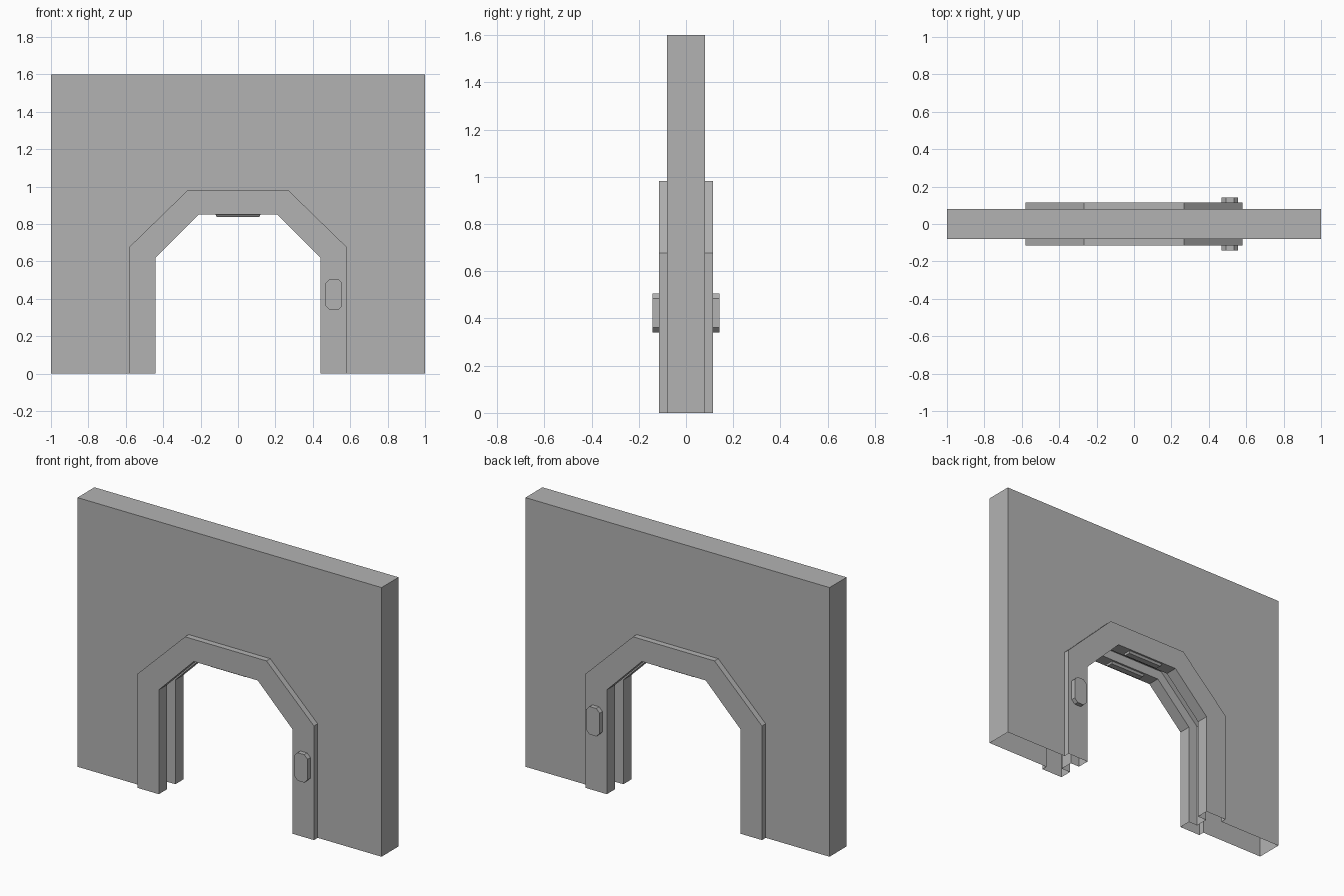
import bpy
import math

old = bpy.data.objects.get("Cube")
if old:
    bpy.data.objects.remove(old, do_unlink=True)

grey = bpy.data.materials.new("plain_grey")
grey.use_nodes = True
COLOR = (0.45, 0.45, 0.45, 1)
grey.diffuse_color = COLOR
grey.node_tree.nodes["Principled BSDF"].inputs["Base Color"].default_value = COLOR

WALL = 0.08     # half thickness of the wall
FRAME = 0.115   # half depth of the door frame
WIDTH = 0.14    # width of the door frame
GROOVE = 0.04   # half width of the door track
MITRE = math.tan(math.radians(22.5))


def make(name, verts, faces):
    mesh = bpy.data.meshes.new(name)
    mesh.from_pydata(verts, [], faces)
    mesh.materials.append(grey)
    obj = bpy.data.objects.new(name, mesh)
    bpy.context.collection.objects.link(obj)
    return obj


def arch(d):
    """Opening outline pushed outwards by d, from the -x foot to the +x foot."""
    half = [(0.44 + d, 0), (0.44 + d, 0.62 + d * MITRE), (0.21 + d * MITRE, 0.85 + d * 0.94)]
    return [(-x, z) for x, z in half] + half[::-1]


def loft(name, rings, caps=False):
    """Skin quads between closed rings of equal length."""
    n = len(rings[0])
    verts = [v for ring in rings for v in ring]
    faces = []
    for r in range(len(rings) - 1):
        for j in range(n):
            k = (j + 1) % n
            faces.append((r * n + j, r * n + k, (r + 1) * n + k, (r + 1) * n + j))
    if caps:
        faces.append(tuple(range(n))[::-1])
        faces.append(tuple(range(len(verts) - n, len(verts))))
    return make(name, verts, faces)


# Wall: hollow slab with an open foot and an arch cut out
outline = [(-1, 0), (-1, 1.6), (1, 1.6), (1, 0)] + arch(WIDTH)[::-1]
n = len(outline)
verts = [(x, y, z) for y in (-WALL, WALL) for x, z in outline]
faces = [tuple(range(n))[::-1], tuple(range(n, 2 * n))]
faces += [(i, i + 1, n + i + 1, n + i) for i in range(3)]
make("wall", verts, faces)

# Door frame: grooved section swept along the arch
section = [(WIDTH, -WALL), (WIDTH, -FRAME), (0, -FRAME), (0, -GROOVE), (0.06, -GROOVE)]
section += [(d, -y) for d, y in section[::-1]]
rows = [arch(d) for d, y in section]
m = len(section)
verts = [(rows[j][i][0], section[j][1], rows[j][i][1]) for i in range(6) for j in range(m)]
faces = [(i * m + j, i * m + j + 1, (i + 1) * m + j + 1, (i + 1) * m + j)
         for i in range(5) for j in range(m - 1)]
make("door_frame", verts, faces)


def rect(cy, hx, hy, z):
    return [(-hx, cy - hy, z), (hx, cy - hy, z), (hx, cy + hy, z), (-hx, cy + hy, z)]


def button_ring(y):
    cx, cz, hx, hz, c = 0.513, 0.423, 0.044, 0.083, 0.022
    pts = [(hx, hz - c), (hx - c, hz), (c - hx, hz), (-hx, hz - c),
           (-hx, c - hz), (c - hx, -hz), (hx - c, -hz), (hx, c - hz)]
    return [(cx + x, y, cz + z) for x, z in pts]


# Tapered lamp strips under the lintel, and a button on each face
for side, label in ((-1, "front"), (1, "back")):
    cy = side * (FRAME + GROOVE) / 2
    loft(label + "_lamp_strip",
         [rect(cy, 0.115, 0.018, 0.838), rect(cy, 0.12, 0.028, 0.852)], caps=True)
    ys = sorted((side * 0.11, side * 0.142), reverse=True)
    loft(label + "_button", [button_ring(y) for y in ys], caps=True)
